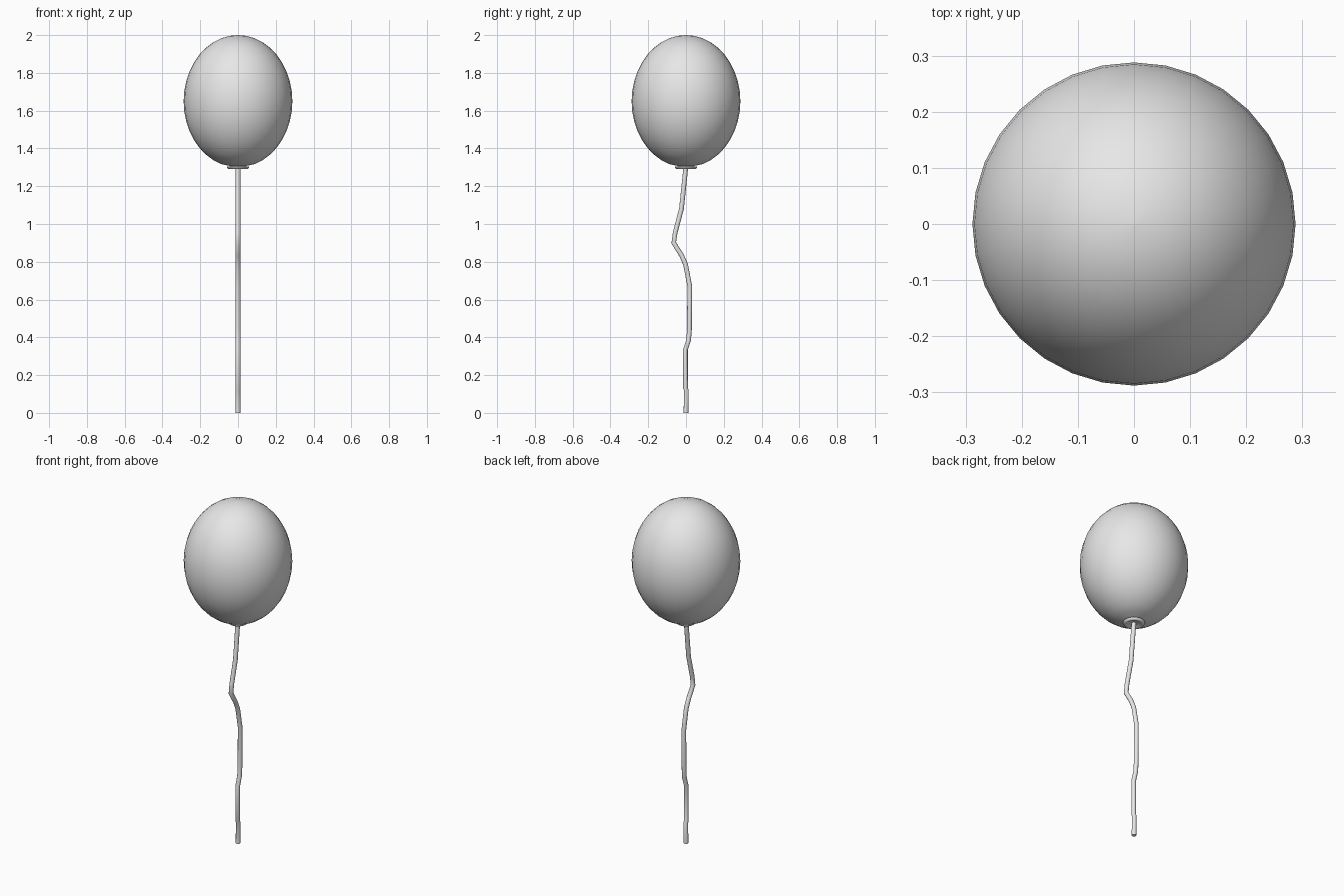
import bpy
import bmesh
from math import cos, sin, pi, radians
from mathutils import Vector

cube = bpy.data.objects.get("Cube")
if cube:
    bpy.data.objects.remove(cube, do_unlink=True)

GREY = bpy.data.materials.new("light_grey")
GREY.use_nodes = True
GREY.diffuse_color = (0.8, 0.8, 0.8, 1)
GREY.node_tree.nodes["Principled BSDF"].inputs["Base Color"].default_value = (0.8, 0.8, 0.8, 1)


def add_mesh(name, bm, angle):
    bmesh.ops.recalc_face_normals(bm, faces=bm.faces)
    mesh = bpy.data.meshes.new(name)
    bm.to_mesh(mesh)
    bm.free()
    mesh.materials.append(GREY)
    obj = bpy.data.objects.new(name, mesh)
    bpy.context.collection.objects.link(obj)
    bpy.ops.object.select_all(action="DESELECT")
    obj.select_set(True)
    bpy.context.view_layer.objects.active = obj
    bpy.ops.object.shade_smooth_by_angle(angle=radians(angle))
    return obj


def loft(bm, rings):
    """Join consecutive closed rings of points with quads and cap both ends."""
    loops = [[bm.verts.new(p) for p in ring] for ring in rings]
    for a, b in zip(loops, loops[1:]):
        for i in range(len(a)):
            j = (i + 1) % len(a)
            bm.faces.new((a[i], a[j], b[j], b[i]))
    bm.faces.new(loops[0])
    bm.faces.new(loops[-1])


def circle(r, z, sides):
    return [(r * cos(2 * pi * i / sides), r * sin(2 * pi * i / sides), z) for i in range(sides)]


# Balloon body: egg-round envelope, pinched into a short flared lip
RADIUS, HALF, MIDDLE, STEPS = 0.288, 0.35, 1.65, 20
profile = [(RADIUS * sin(pi * k / STEPS), MIDDLE + HALF * cos(pi * k / STEPS))
           for k in range(1, STEPS - 1)]
profile += [(0.05, 1.309), (0.042, 1.306), (0.046, 1.304), (0.058, 1.303),
            (0.058, 1.299), (0.05, 1.29), (0.042, 1.29), (0.03, 1.298)]
bm = bmesh.new()
loft(bm, [circle(0.002, MIDDLE + HALF, 32)] + [circle(r, z, 32) for r, z in profile])
add_mesh("balloon", bm, 60)

# String: thin round cord that wanders forward and back
path = [(0, 0), (0.002, 0.12), (-0.003, 0.13), (-0.003, 0.335), (0.014, 0.385),
        (0.018, 0.44), (0.02, 0.67), (-0.002, 0.785), (-0.024, 0.835),
        (-0.065, 0.9), (-0.057, 0.955), (-0.024, 1.08), (-0.003, 1.28), (0, 1.302)]
points = [Vector((0, y, z)) for y, z in path]
bm = bmesh.new()
rings = []
for i, p in enumerate(points):
    along = points[min(i + 1, len(points) - 1)] - points[max(i - 1, 0)]
    along = Vector((0, 0, 1)) if i == 0 else along.normalized()
    across = Vector((1, 0, 0))
    side = along.cross(across)
    rings.append([p + 0.0125 * (across * cos(2 * pi * k / 12) + side * sin(2 * pi * k / 12))
                  for k in range(12)])
loft(bm, rings)
add_mesh("string", bm, 50)
